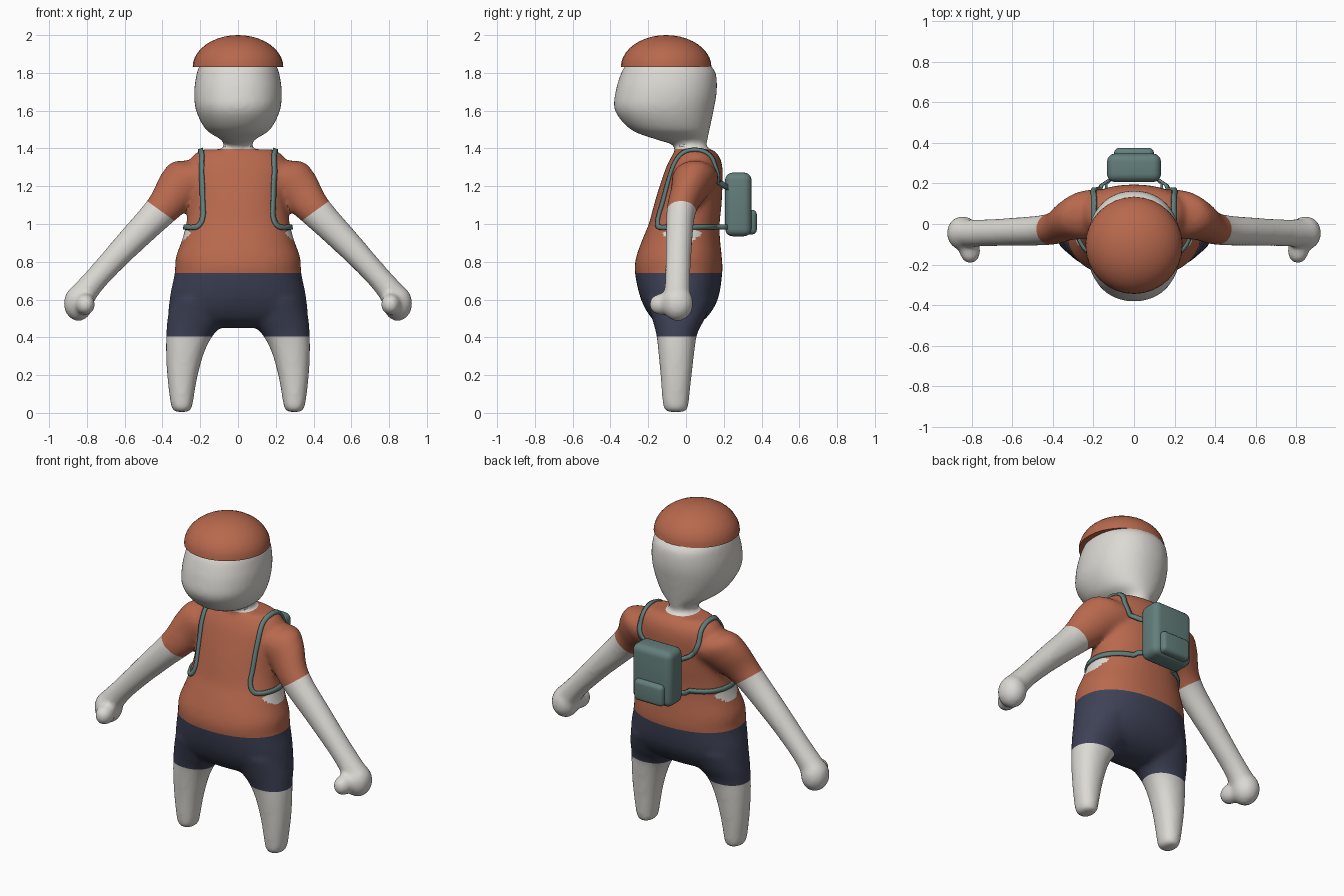
import bpy, bmesh
from math import cos, sin, tau
from mathutils import Vector, Matrix
from mathutils.bvhtree import BVHTree

cube = bpy.data.objects.get("Cube")
if cube:
    bpy.data.objects.remove(cube, do_unlink=True)


def material(name, rgb):
    mat = bpy.data.materials.new(name)
    mat.use_nodes = True
    color = (*rgb, 1)
    mat.diffuse_color = color
    mat.node_tree.nodes["Principled BSDF"].inputs["Base Color"].default_value = color
    return mat


SKIN = material("pale grey skin", (0.72, 0.70, 0.66))
ORANGE = material("burnt orange cloth", (0.48, 0.14, 0.075))
NAVY = material("navy cloth", (0.048, 0.054, 0.093))
TEAL = material("grey teal canvas", (0.125, 0.21, 0.2))


def finish(bm, name, *mats):
    bmesh.ops.recalc_face_normals(bm, faces=bm.faces)
    mesh = bpy.data.meshes.new(name)
    bm.to_mesh(mesh)
    bm.free()
    ob = bpy.data.objects.new(name, mesh)
    bpy.context.collection.objects.link(ob)
    for mat in mats:
        mesh.materials.append(mat)
    return ob


def smooth(ob):
    bpy.ops.object.select_all(action='DESELECT')
    ob.select_set(True)
    bpy.context.view_layer.objects.active = ob
    bpy.ops.object.shade_smooth_by_angle()


def spline(rows, steps):
    """Catmull-Rom interpolation of equally long tuples."""
    pts = [Vector(r) for r in rows]
    pts = [pts[0]] + pts + [pts[-1]]
    out = []
    for a, b, c, d in zip(pts, pts[1:], pts[2:], pts[3:]):
        for i in range(steps):
            t = i / steps
            out.append((b * 2 + (c - a) * t + (a * 2 - b * 5 + c * 4 - d) * t * t
                        + (b * 3 - a - c * 3 + d) * t ** 3) / 2)
    return out + [pts[-1]]


def loft(bm, rows, axis=(1, 0, 0), side=1, power=2.2, segs=40):
    """Closed tube through rows of centre x, y, z, radius along axis, radius along y."""
    u, rings = Vector(axis), []
    for x, y, z, ru, rv in spline(rows, 5):
        ring = []
        for k in range(segs):
            c, s = cos(tau * k / segs), sin(tau * k / segs)
            scale = (abs(c) ** power + abs(s) ** power) ** (-1 / power)
            p = Vector((x, y, z)) + (u * c * ru + Vector((0, s * rv, 0))) * scale
            ring.append(bm.verts.new((p.x * side, p.y, p.z)))
        rings.append(ring)
    for a, b in zip(rings, rings[1:]):
        for k in range(segs):
            n = (k + 1) % segs
            bm.faces.new((a[k], a[n], b[n], b[k]))
    bm.faces.new(rings[0])
    bm.faces.new(rings[-1])


def upright(rows):
    """Rows of z, x min, x max, y min, y max turned into loft rows."""
    return [((a + b) / 2, (c + d) / 2, z, (b - a) / 2, (d - c) / 2) for z, a, b, c, d in rows]


def symmetric(rows):
    return upright([(z, -w, w, f, b) for z, w, f, b in rows])


def ball(bm, center, radii):
    m = Matrix.Translation(center) @ Matrix.Diagonal((*radii, 1))
    bmesh.ops.create_uvsphere(bm, u_segments=32, v_segments=20, radius=1, matrix=m)


# Body volumes, fused into one smooth skin
torso = symmetric([
    (.45, .16, -.1, .02), (.5, .35, -.18, .105), (.6, .362, -.238, .168), (.74, .335, -.27, .192),
    (.82, .33, -.265, .19), (.92, .295, -.23, .18), (1.0, .275, -.197, .178), (1.1, .26, -.17, .188),
    (1.2, .265, -.14, .193), (1.3, .27, -.105, .193), (1.36, .24, -.075, .175), (1.395, .19, -.05, .14)])
head = symmetric([
    (1.34, .13, -.06, .13), (1.395, .085, -.06, .115), (1.42, .072, -.07, .108), (1.45, .095, -.165, .115),
    (1.5, .17, -.292, .125), (1.6, .222, -.376, .146), (1.7, .232, -.373, .163), (1.79, .22, -.347, .16),
    (1.83, .207, -.327, .138), (1.87, .18, -.29, .09), (1.92, .1, -.2, 0)])
leg = upright([
    (.005, .262, .335, -.1, -.005), (.025, .245, .35, -.118, .01), (.07, .236, .36, -.125, .016),
    (.2, .213, .375, -.135, .03), (.33, .175, .381, -.147, .045), (.42, .125, .379, -.158, .06),
    (.5, .05, .373, -.18, .1), (.6, .02, .35, -.21, .14)])
arm = [
    (.14, .05, 1.25, .125, .12), (.24, .045, 1.235, .14, .12), (.32, .02, 1.18, .12, .1),
    (.41, -.025, 1.07, .09, .078), (.585, -.038, .89, .073, .07), (.72, -.043, .745, .064, .067),
    (.79, -.045, .665, .066, .068), (.84, -.045, .6, .075, .07)]

bm = bmesh.new()
loft(bm, torso)
loft(bm, head)
for side in (1, -1):
    loft(bm, leg, side=side)
    loft(bm, arm, axis=(.74, 0, .67), side=side, power=2)
    ball(bm, (side * .845, -.045, .58), (.078, .084, .094))
    ball(bm, (side * .808, -.13, .575), (.052, .066, .058))
draft = finish(bm, "body_draft")
remesh = draft.modifiers.new("fuse", 'REMESH')
remesh.mode, remesh.voxel_size = 'VOXEL', .014
soften = draft.modifiers.new("soften", 'SMOOTH')
soften.factor, soften.iterations = .5, 8
graph = bpy.context.evaluated_depsgraph_get()
bm = bmesh.new()
bm.from_object(draft, graph)
bpy.data.objects.remove(draft, do_unlink=True)

# Clean cuts for the hems, collar and sleeve ends, then colour by region
LEG_HEM, WAIST, COLLAR = .405, .74, 1.398
CUFF, CUFF_DIR = Vector((.41, 0, 1.07)), Vector((.587, 0, -.81))
cuts = [(Vector((0, 0, z)), Vector((0, 0, 1))) for z in (LEG_HEM, WAIST, COLLAR)]
cuts += [(Vector((s * CUFF.x, 0, CUFF.z)), Vector((s * CUFF_DIR.x, 0, CUFF_DIR.z))) for s in (1, -1)]
for point, normal in cuts:
    bmesh.ops.bisect_plane(bm, geom=bm.verts[:] + bm.edges[:] + bm.faces[:], dist=1e-4,
                           plane_co=point, plane_no=normal)
for f in bm.faces:
    c = f.calc_center_median()
    c.x = abs(c.x)
    bare_arm = (c - CUFF).dot(CUFF_DIR) > 0 and c.x + c.z > 1.2
    if bare_arm or c.z < LEG_HEM or c.z > COLLAR:
        f.material_index = 0
    else:
        f.material_index = 1 if c.z > WAIST else 2
tree = BVHTree.FromBMesh(bm)
smooth(finish(bm, "body", SKIN, ORANGE, NAVY))

# Domed cap
bm = bmesh.new()
ball(bm, (0, -.105, 1.83), (.24, .24, .17))
cut = bmesh.ops.bisect_plane(bm, geom=bm.verts[:] + bm.edges[:] + bm.faces[:], clear_inner=True,
                             plane_co=(0, 0, 1.831), plane_no=(0, 0, 1))
bmesh.ops.holes_fill(bm, edges=[e for e in bm.edges if e.is_boundary])
smooth(finish(bm, "cap", ORANGE))


# Backpack and its pocket
def rounded_box(name, lo, hi, radius):
    lo, hi = Vector(lo), Vector(hi)
    bm = bmesh.new()
    bmesh.ops.create_cube(bm, size=1, matrix=Matrix.Translation((lo + hi) / 2)
                          @ Matrix.Diagonal((*(hi - lo), 1)))
    bmesh.ops.bevel(bm, geom=bm.edges[:], offset=radius, segments=5, profile=.5, affect='EDGES')
    smooth(finish(bm, name, TEAL))


rounded_box("backpack", (-.133, .207, .935), (.133, .347, 1.272), .04)
rounded_box("backpack_pocket", (-.098, .3, .945), (.098, .375, 1.075), .025)

# Flat straps laid over the body surface
path = [(.11, .225, 1.19), (.17, .185, 1.22), (.2, .17, 1.29), (.2, .13, 1.37), (.2, .05, 1.4),
        (.2, -.05, 1.37), (.197, -.1, 1.25), (.197, -.14, 1.12), (.2, -.17, 1.04), (.23, -.16, .992),
        (.28, -.08, .985), (.28, .03, .985), (.24, .12, .985), (.16, .18, .985), (.1, .23, .985)]
for side, label in ((1, "left"), (-1, "right")):
    line = []
    for p in spline(path, 6):
        p = Vector((p.x * side, p.y, p.z))
        hit, normal, _, _ = tree.find_nearest(p)
        line.append((hit + normal * .005 if p.y < .19 else p, normal))
    bm = bmesh.new()
    pairs = []
    for i, (p, normal) in enumerate(line):
        along = line[min(i + 1, len(line) - 1)][0] - line[max(i - 1, 0)][0]
        across = along.cross(normal).normalized() * .013
        pairs.append((bm.verts.new(p - across), bm.verts.new(p + across)))
    for a, b in zip(pairs, pairs[1:]):
        bm.faces.new((a[0], a[1], b[1], b[0]))
    strap = finish(bm, label + "_strap", TEAL)
    smooth(strap)
    solid = strap.modifiers.new("thickness", 'SOLIDIFY')
    solid.thickness, solid.offset = .014, 0
